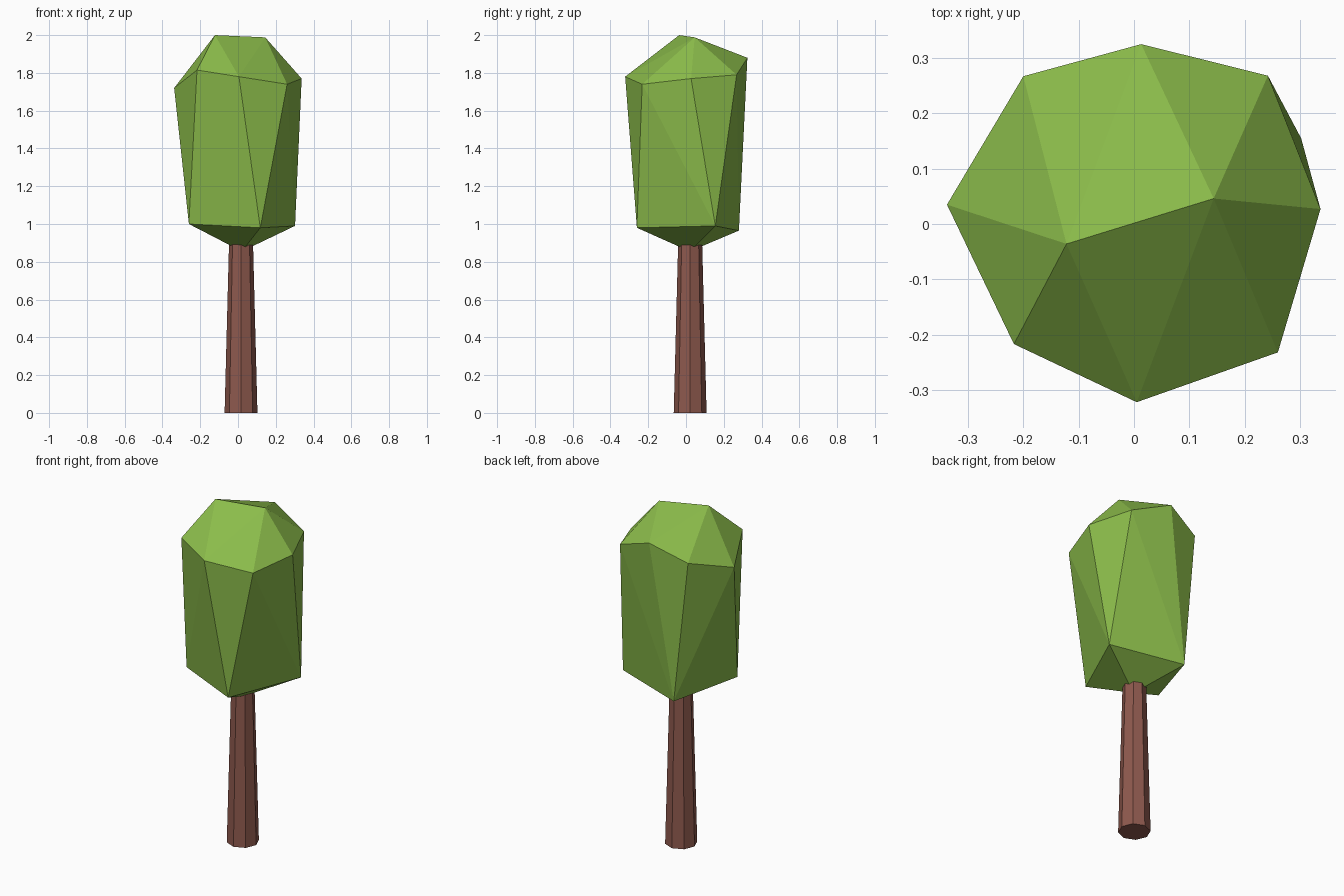
import bpy, bmesh
from mathutils import Matrix, Vector

if "Cube" in bpy.data.objects:
    bpy.data.objects.remove(bpy.data.objects["Cube"])


def finish(bm, name, color):
    """Turn a bmesh into a flat-shaded, coloured object."""
    bmesh.ops.recalc_face_normals(bm, faces=bm.faces)
    mesh = bpy.data.meshes.new(name)
    bm.to_mesh(mesh)
    bm.free()
    mat = bpy.data.materials.new(name + "_material")
    mat.diffuse_color = color
    mat.use_nodes = True
    mat.node_tree.nodes["Principled BSDF"].inputs["Base Color"].default_value = mat.diffuse_color
    mesh.materials.append(mat)
    obj = bpy.data.objects.new(name, mesh)
    bpy.context.collection.objects.link(obj)
    return obj


# Trunk: tapered octagonal post, slightly off centre
height = 0.92
bm = bmesh.new()
bmesh.ops.create_cone(bm, cap_ends=True, segments=8, radius1=0.087, radius2=0.063,
                      depth=height,
                      matrix=Matrix.Translation((0.016, 0.022, height / 2)))
finish(bm, "trunk", (0.27, 0.10, 0.075, 1))

# Foliage: faceted crown, the convex hull of a few irregular rings
bottom = [(0.02, 0.02, 0.855)]
lower_ring = [(0.118, -0.26, 0.98), (0.302, 0.155, 0.99),
              (-0.116, 0.28, 0.965), (-0.26, -0.107, 1.0)]
upper_ring = [(-0.338, 0.035, 1.72), (-0.2, 0.267, 1.795),
              (0.013, 0.325, 1.88), (0.242, 0.268, 1.79),
              (0.337, 0.027, 1.77), (0.26, -0.232, 1.74),
              (0.005, -0.322, 1.78), (-0.217, -0.217, 1.815)]
top = [(-0.122, -0.036, 2.0), (0.144, 0.046, 1.988)]

bm = bmesh.new()
for p in bottom + lower_ring + upper_ring + top:
    bm.verts.new(Vector(p))
bmesh.ops.convex_hull(bm, input=bm.verts)
finish(bm, "foliage", (0.258, 0.50, 0.069, 1))
